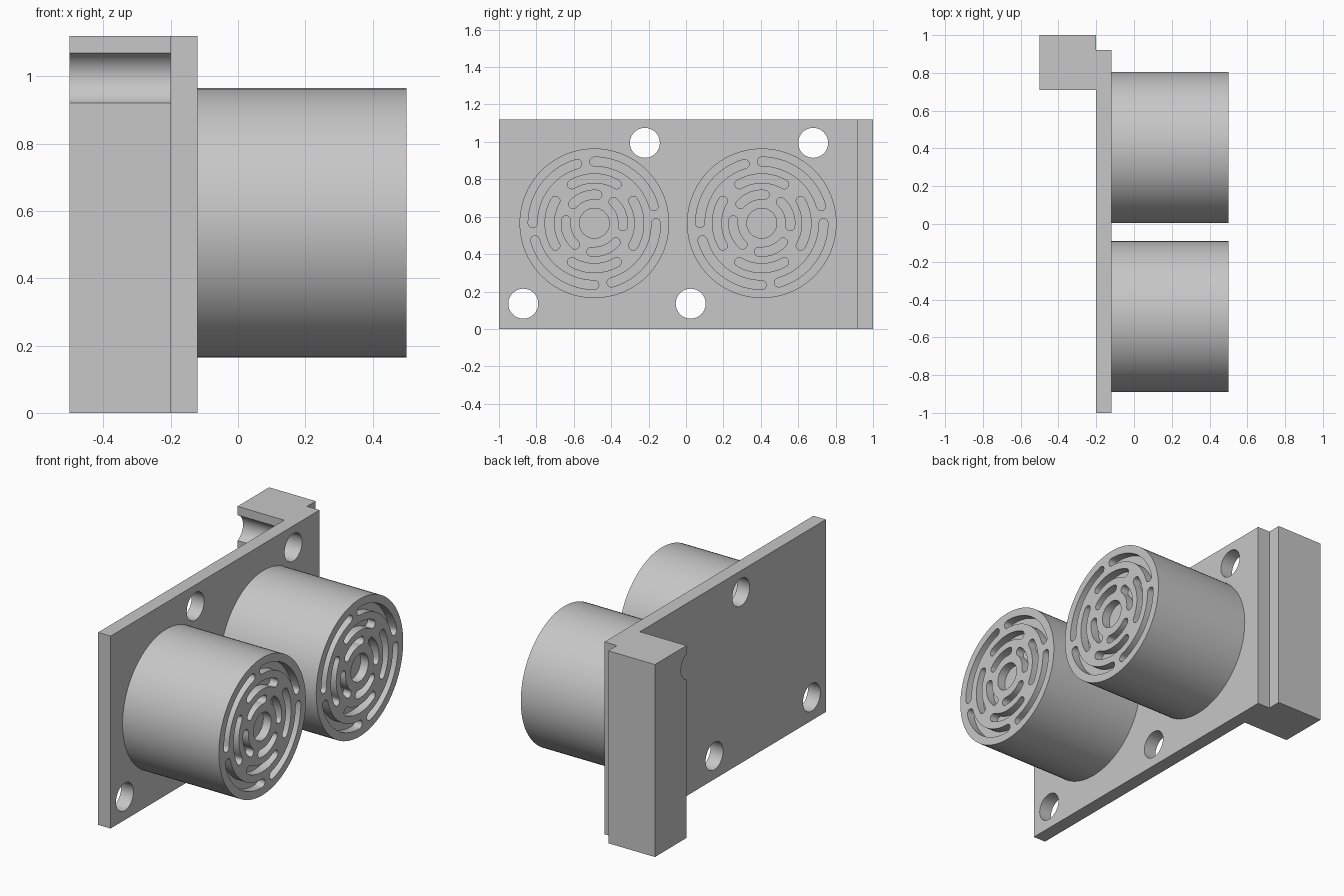
import bpy, bmesh
from math import radians, cos, sin
from mathutils import Vector

cube = bpy.data.objects.get("Cube")
if cube:
    bpy.data.objects.remove(cube, do_unlink=True)

grey = bpy.data.materials.new("plain grey")
grey.use_nodes = True
colour = (0.57, 0.57, 0.57, 1)
grey.diffuse_color = colour
grey.node_tree.nodes["Principled BSDF"].inputs["Base Color"].default_value = colour


def arc(y, z, r, start, end, steps):
    """Points along an arc in the YZ plane, angles in degrees."""
    angles = [radians(start + (end - start) * i / steps) for i in range(steps + 1)]
    return [(y + r * cos(a), z + r * sin(a)) for a in angles]


def circle(y, z, r, steps=48):
    return arc(y, z, r, 0, 360, steps)[:-1]


def rect(y0, y1, z0, z1):
    return [(y0, z0), (y1, z0), (y1, z1), (y0, z1)]


def slot(y, z, r, half, start, end):
    """Curved slot outline with rounded ends."""
    sy, sz = arc(y, z, r, start, start, 1)[0]
    ey, ez = arc(y, z, r, end, end, 1)[0]
    return (arc(y, z, r + half, start, end, 16)
            + arc(ey, ez, half, end, end + 180, 8)[1:-1]
            + arc(y, z, r - half, end, start, 16)
            + arc(sy, sz, half, start + 180, start + 360, 8)[1:-1])


def prism(name, outlines, x0, x1):
    """Extrude YZ outlines along X into one object."""
    bm = bmesh.new()
    for pts in outlines:
        face = bm.faces.new([bm.verts.new((x0, y, z)) for y, z in pts])
        out = bmesh.ops.extrude_face_region(bm, geom=[face])
        top = [v for v in out["geom"] if isinstance(v, bmesh.types.BMVert)]
        bmesh.ops.translate(bm, verts=top, vec=Vector((x1 - x0, 0, 0)))
    bmesh.ops.recalc_face_normals(bm, faces=bm.faces)
    mesh = bpy.data.meshes.new(name)
    bm.to_mesh(mesh)
    bm.free()
    mesh.materials.append(grey)
    obj = bpy.data.objects.new(name, mesh)
    bpy.context.collection.objects.link(obj)
    return obj


def finish(obj, outlines, x0, x1):
    """Cut the outlines out of the object, then smooth its round walls."""
    cutter = prism("cutter", outlines, x0, x1)
    cutter.hide_render = True
    mod = obj.modifiers.new("cut", "BOOLEAN")
    mod.operation = "DIFFERENCE"
    mod.solver = "EXACT"
    mod.object = cutter
    bpy.ops.object.select_all(action="DESELECT")
    bpy.context.view_layer.objects.active = obj
    obj.select_set(True)
    bpy.ops.object.modifier_apply(modifier=mod.name)
    bpy.data.objects.remove(cutter, do_unlink=True)
    bpy.ops.object.shade_smooth_by_angle(angle=radians(30))


HEIGHT = 1.12
PLATE_BACK, PLATE_FRONT, BARREL_END = -0.2, -0.12, 0.5
GROOVE_DEPTH = 0.05
holes = [circle(y, z, 0.08) for y, z in
         [(-0.22, 0.995), (0.68, 0.995), (-0.87, 0.135), (0.025, 0.135)]]

# Mounting plate with four bolt holes
plate = prism("mounting_plate", [rect(-1, 0.92, 0, HEIGHT)], PLATE_BACK, PLATE_FRONT)
finish(plate, holes, -0.3, 0)

# Side bar, scalloped by the bolt hole next to it
bar = prism("side_bar", [rect(0.71, 1, 0, HEIGHT)], -0.5, PLATE_BACK)
finish(bar, [holes[1]], -0.6, 0)

# Two round barrels with a grille of curved grooves in the end
rings = [(0.153, 84, 138), (0.24, 60, 120), (0.33, 16, 90)]
for name, y in (("front_barrel", -0.49), ("rear_barrel", 0.405)):
    z = 0.565
    barrel = prism(name, [circle(y, z, 0.4, 96)], PLATE_FRONT, BARREL_END)
    grooves = [circle(y, z, 0.08)]
    for radius, start, end in rings:
        for turn in range(0, 360, 90):
            grooves.append(slot(y, z, radius, 0.024, start + turn, end + turn))
    finish(barrel, grooves, BARREL_END - GROOVE_DEPTH, BARREL_END + 0.1)
